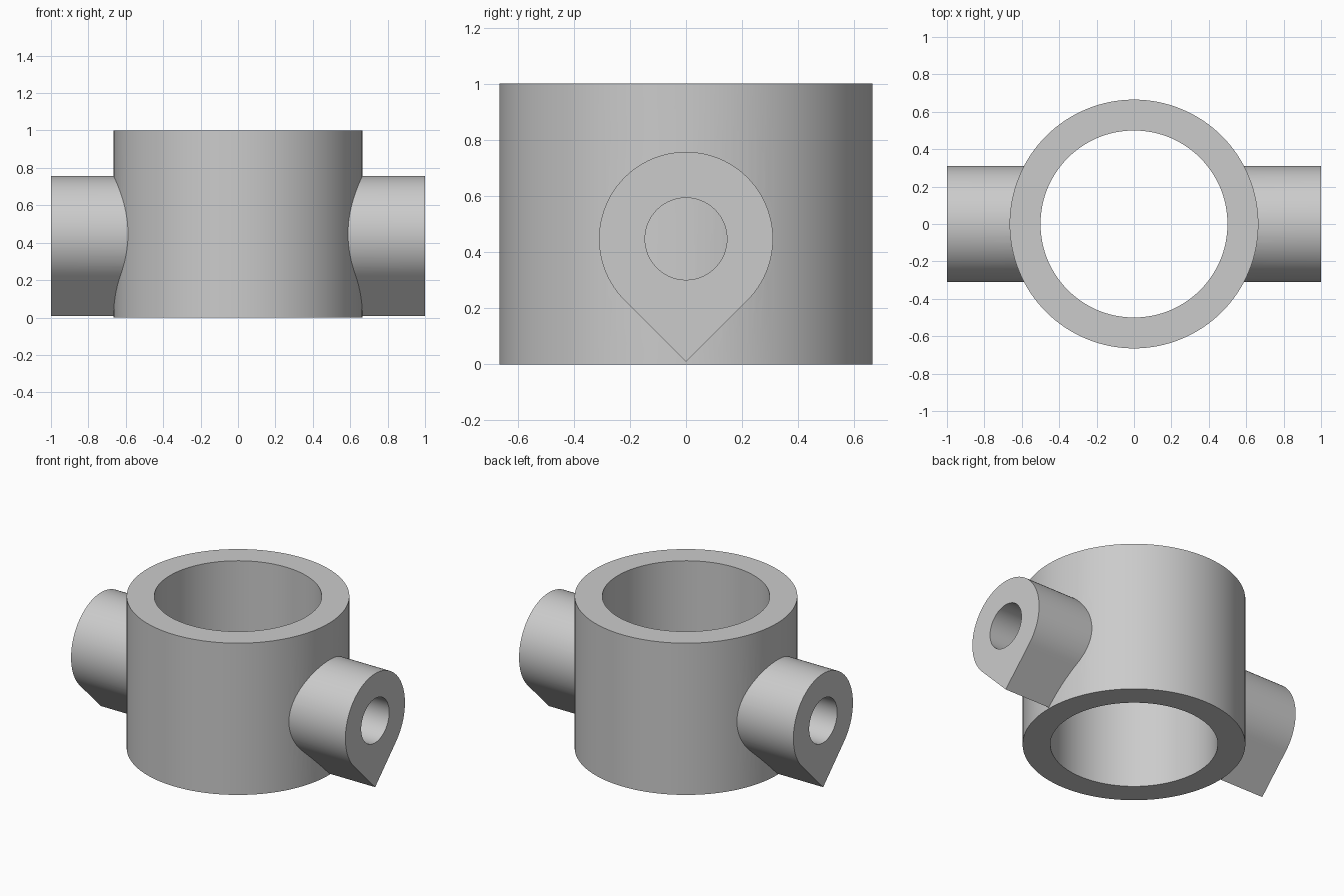
import bpy, bmesh, math

if "Cube" in bpy.data.objects:
    bpy.data.objects.remove(bpy.data.objects["Cube"])

SEG = 128
R_OUT, R_IN, HEIGHT = 0.665, 0.5, 1.0
LUG_R, HOLE_R, LUG_Z = 0.31, 0.146, 0.447

grey = bpy.data.materials.new("plain grey")
grey.diffuse_color = (0.6, 0.6, 0.6, 1)
grey.use_nodes = True
grey.node_tree.nodes["Principled BSDF"].inputs["Base Color"].default_value = grey.diffuse_color


def tube(name, outer, inner, start, end):
    """Solid between two loops of equal point count, swept from start to end."""
    bm = bmesh.new()
    n = len(outer)
    rings = [[bm.verts.new(place(p)) for p in loop]
             for loop, place in ((outer, start), (outer, end), (inner, end), (inner, start))]
    for k in range(4):
        a, b = rings[k], rings[(k + 1) % 4]
        for i in range(n):
            j = (i + 1) % n
            bm.faces.new((a[i], a[j], b[j], b[i]))
    bmesh.ops.recalc_face_normals(bm, faces=bm.faces)
    mesh = bpy.data.meshes.new(name)
    bm.to_mesh(mesh)
    bm.free()
    mesh.materials.append(grey)
    obj = bpy.data.objects.new(name, mesh)
    bpy.context.collection.objects.link(obj)
    return obj


def circle(r, n):
    return [(r * math.cos(2 * math.pi * i / n), r * math.sin(2 * math.pi * i / n))
            for i in range(n)]


# Main ring
body = tube("ring_with_lugs", circle(R_OUT, SEG), circle(R_IN, SEG),
            lambda p: (p[0], p[1], 0), lambda p: (p[0], p[1], HEIGHT))

# Teardrop lug profile: circle with 45 degree tangents meeting at a bottom point
N = 96
hole = circle(HOLE_R, N)
drop = []
for i in range(N):
    a = 2 * math.pi * i / N
    off = abs(a - 1.5 * math.pi)
    r = LUG_R / math.cos(math.pi / 4 - off) if off < math.pi / 4 else LUG_R
    drop.append((r * math.cos(a), r * math.sin(a)))

# Two bored lugs joined to the ring; the bores stop at the ring's outer wall
for side, name in ((1, "right_lug"), (-1, "left_lug")):
    lug = tube(name, drop, hole,
               lambda p: (side * 0.53, p[0], LUG_Z + p[1]),
               lambda p: (side * 1.0, p[0], LUG_Z + p[1]))
    mod = body.modifiers.new(name, 'BOOLEAN')
    mod.operation = 'UNION'
    mod.solver = 'EXACT'
    mod.object = lug
    bpy.context.view_layer.objects.active = body
    bpy.ops.object.modifier_apply(modifier=mod.name)
    bpy.data.objects.remove(lug)

# Smooth the curved walls, keep the rims sharp
bpy.ops.object.select_all(action='DESELECT')
body.select_set(True)
bpy.context.view_layer.objects.active = body
bpy.ops.object.shade_smooth_by_angle(angle=math.radians(25))
